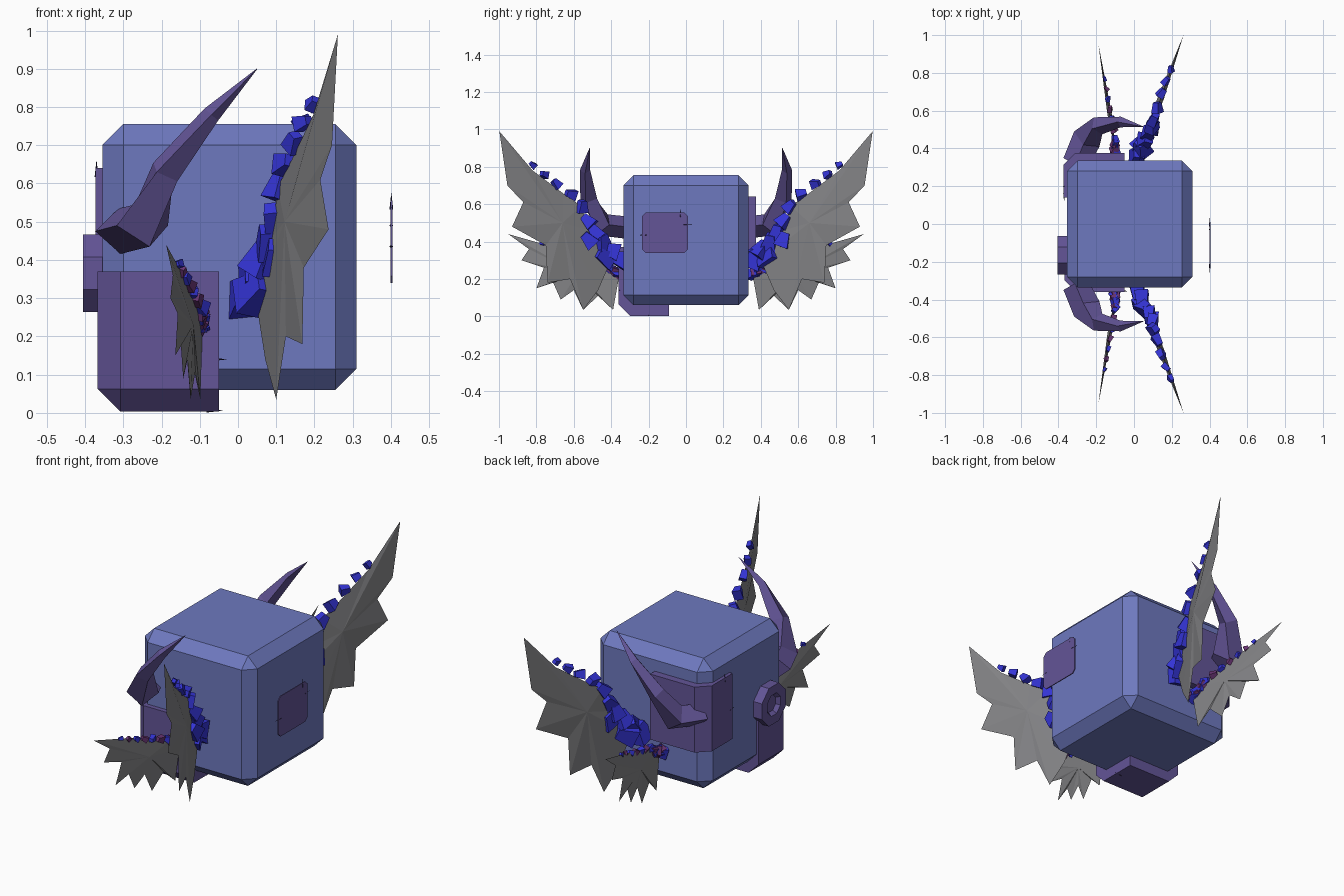
import bpy, bmesh, random
from mathutils import Vector, Matrix, Euler

random.seed(4)
if "Cube" in bpy.data.objects:
    bpy.data.objects.remove(bpy.data.objects["Cube"], do_unlink=True)


def material(name, rgb):
    m = bpy.data.materials.new(name)
    m.use_nodes = True
    m.diffuse_color = (*rgb, 1)
    m.node_tree.nodes["Principled BSDF"].inputs["Base Color"].default_value = (*rgb, 1)
    return m


BODY = material("periwinkle", (0.155, 0.19, 0.52))
PURPLE = material("dusky purple", (0.125, 0.09, 0.31))
GREY = material("wing grey", (0.23, 0.23, 0.24))
BLUE = material("bright blue", (0.035, 0.035, 0.68))
MAROON = material("maroon", (0.14, 0.035, 0.17))
DARK = material("dark thorn", (0.02, 0.015, 0.06))


def finish(bm, name, *mats):
    bmesh.ops.recalc_face_normals(bm, faces=bm.faces)
    mesh = bpy.data.meshes.new(name)
    bm.to_mesh(mesh)
    bm.free()
    for m in mats:
        mesh.materials.append(m)
    obj = bpy.data.objects.new(name, mesh)
    bpy.context.collection.objects.link(obj)
    return obj


def box(name, lo, hi, mat, bevel, pick):
    """Box between two corners, bevelling the edges chosen by pick."""
    lo, hi = Vector(lo), Vector(hi)
    bm = bmesh.new()
    bmesh.ops.create_cube(bm, size=1)
    for v in bm.verts:
        v.co = (lo + hi) / 2 + v.co * (hi - lo)
    edges = [e for e in bm.edges if pick(e)]
    bmesh.ops.bevel(bm, geom=edges, offset=bevel, segments=1, affect='EDGES')
    return finish(bm, name, mat)


def touches(corner):
    c = Vector(corner)
    return lambda e: any((v.co - c).length < 0.001 for v in e.verts)


def is_upright_at(x, y):
    return lambda e: all(abs(v.co.x - x) + abs(v.co.y - y) < 0.001 for v in e.verts)


# Body and the two corner covers
box("body", (-0.355, -0.335, 0.06), (0.31, 0.335, 0.755), BODY, 0.055, lambda e: True)
low = (-0.367, -0.36, 0.003)
box("lower_corner_cover", low, (-0.05, -0.09, 0.37), PURPLE, 0.06, touches(low))
box("upper_corner_cover", (-0.373, 0.14, 0.29), (-0.05, 0.375, 0.64), PURPLE, 0.06,
    is_upright_at(-0.373, 0.375))

# Floating plate beside the body
box("side_plate", (0.399, -0.235, 0.34), (0.404, 0.01, 0.555), PURPLE, 0.018,
    lambda e: abs(e.verts[0].co.x - e.verts[1].co.x) > 0.001)

# Octagonal boss with a sunken centre
bm = bmesh.new()
turn = Matrix.Translation((-0.38, -0.165, 0.365)) @ Matrix.Rotation(1.5708, 4, 'Y') \
    @ Matrix.Rotation(0.3927, 4, 'Z')
bmesh.ops.create_cone(bm, cap_ends=True, segments=8, radius1=0.11, radius2=0.11,
                      depth=0.05, matrix=turn)
bm.faces.ensure_lookup_table()
outer = min(bm.faces, key=lambda f: f.calc_center_median().x)
bmesh.ops.inset_region(bm, faces=[outer], thickness=0.05)
bmesh.ops.inset_region(bm, faces=[outer], thickness=0.015, depth=-0.02)
finish(bm, "boss", PURPLE)


def horn(name, side):
    path = [(-0.31, 0.32, 0.475), (-0.25, 0.45, 0.49), (-0.19, 0.52, 0.63),
            (-0.07, 0.54, 0.78), (0.05, 0.515, 0.9)]
    radii = [0.07, 0.078, 0.05, 0.028, 0.001]
    pts = [Vector((x, y * side, z)) for x, y, z in path]
    bm = bmesh.new()
    rings = []
    for i, (p, r) in enumerate(zip(pts, radii)):
        along = (pts[min(i + 1, 4)] - pts[max(i - 1, 0)]).normalized()
        a = along.cross(Vector((0, 0, 1))).normalized()
        b = along.cross(a)
        rings.append([bm.verts.new(p + d * r) for d in (a, b * 0.85, -a, -b * 0.85)])
    for r, s in zip(rings, rings[1:]):
        for i in range(4):
            j = (i + 1) % 4
            bm.faces.new((r[i], r[j], s[j], s[i]))
    bm.faces.new(rings[0])
    bm.faces.new(rings[-1])
    finish(bm, name, PURPLE)


def membrane(name, side, outline, hub, lean, puff):
    """Thin wing skin: an outline fanned to a raised hub on each face."""
    bm = bmesh.new()
    rim = [bm.verts.new((lean(y), y * side, z)) for y, z in outline]
    for d in (puff, -puff):
        centre = bm.verts.new((lean(hub[0]) + d, hub[0] * side, hub[1]))
        for i in range(len(rim)):
            bm.faces.new((rim[i - 1], rim[i], centre))
    finish(bm, name, GREY)


def bones(name, side, path, sizes, count, mats):
    """Tapered crystal blocks strung along a path."""
    bm = bmesh.new()
    pts = [Vector((x, y * side, z)) for x, y, z in path]
    for k in range(count):
        t = k / (count - 1)
        f = t * (len(pts) - 1)
        i = min(int(f), len(pts) - 2)
        p = pts[i].lerp(pts[i + 1], f - i)
        aim = (pts[i + 1] - pts[i]).to_track_quat('Z', 'X').to_matrix().to_4x4()
        s = sizes[0] + (sizes[1] - sizes[0]) * t
        wobble = Euler([random.uniform(-0.5, 0.5) for _ in range(3)]).to_matrix().to_4x4()
        m = Matrix.Translation(p) @ aim @ wobble @ Matrix.Diagonal((s, s * 0.8, s, 1))
        before = set(bm.faces)
        new = bmesh.ops.create_cube(bm, size=1)["verts"]
        for v in new:
            if v.co.z > 0:
                v.co.x *= 0.55
                v.co.y *= 0.7
            v.co = m @ v.co
        for face in set(bm.faces) - before:
            face.material_index = k % len(mats)
    finish(bm, name, *mats)


big_outline = [(0.4, 0.3), (0.47, 0.14), (0.55, 0.035), (0.62, 0.2), (0.74, 0.18),
               (0.75, 0.38), (0.93, 0.48), (0.87, 0.61), (0.955, 0.7), (0.998, 0.99),
               (0.82, 0.78), (0.66, 0.66), (0.56, 0.59), (0.52, 0.46)]
small_outline = [(0.36, 0.2), (0.39, 0.035), (0.47, 0.11), (0.55, 0.035), (0.6, 0.14),
                 (0.67, 0.09), (0.71, 0.18), (0.8, 0.15), (0.76, 0.26), (0.88, 0.3),
                 (0.84, 0.36), (0.95, 0.44), (0.74, 0.38), (0.55, 0.32), (0.4, 0.27)]
big_path = [(0.02, 0.36, 0.31), (0.06, 0.44, 0.39), (0.09, 0.51, 0.48),
            (0.11, 0.57, 0.62), (0.15, 0.71, 0.72), (0.195, 0.82, 0.81)]
small_path = [(-0.1, 0.36, 0.23), (-0.1, 0.45, 0.28), (-0.155, 0.77, 0.39)]

# Horns and both pairs of wings
for side, word in ((-1, "front"), (1, "back")):
    horn(word + "_horn", side)
    membrane(word + "_big_wing", side, big_outline, (0.66, 0.5),
             lambda y: 0.1 + 0.36 * (y - 0.55), 0.018)
    membrane(word + "_small_wing", side, small_outline, (0.58, 0.23),
             lambda y: -0.1 - 0.16 * (y - 0.4), 0.012)
    bones(word + "_big_wing_bones", side, big_path, (0.1, 0.035), 10, [BLUE])
    bones(word + "_small_wing_bones", side, small_path, (0.06, 0.022), 13, [BLUE, MAROON])
    # Lower root crystals
    bones(word + "_root_bones", side, [(0.05, 0.44, 0.32), (0.1, 0.52, 0.41)],
          (0.1, 0.08), 2, [BLUE])

# Small thorns around the plates
thorns = [((0.401, -0.235, 0.435), (0, -1, 0)), ((0.401, 0.01, 0.49), (0, 1, 0)),
          ((0.401, -0.03, 0.555), (0, 0, 1)), ((-0.05, -0.355, 0.14), (1, 0, 0)),
          ((-0.06, -0.2, 0.006), (1, 0, 0)), ((-0.37, 0.2, 0.64), (0, 0, 1)),
          ((-0.37, 0.14, 0.45), (0, -1, 0))]
bm = bmesh.new()
for p, d in thorns:
    m = Matrix.Translation(p) @ Vector(d).to_track_quat('Z', 'X').to_matrix().to_4x4()
    bmesh.ops.create_cone(bm, cap_ends=True, segments=4, radius1=0.005, radius2=0,
                          depth=0.045, matrix=m)
finish(bm, "thorns", DARK)
